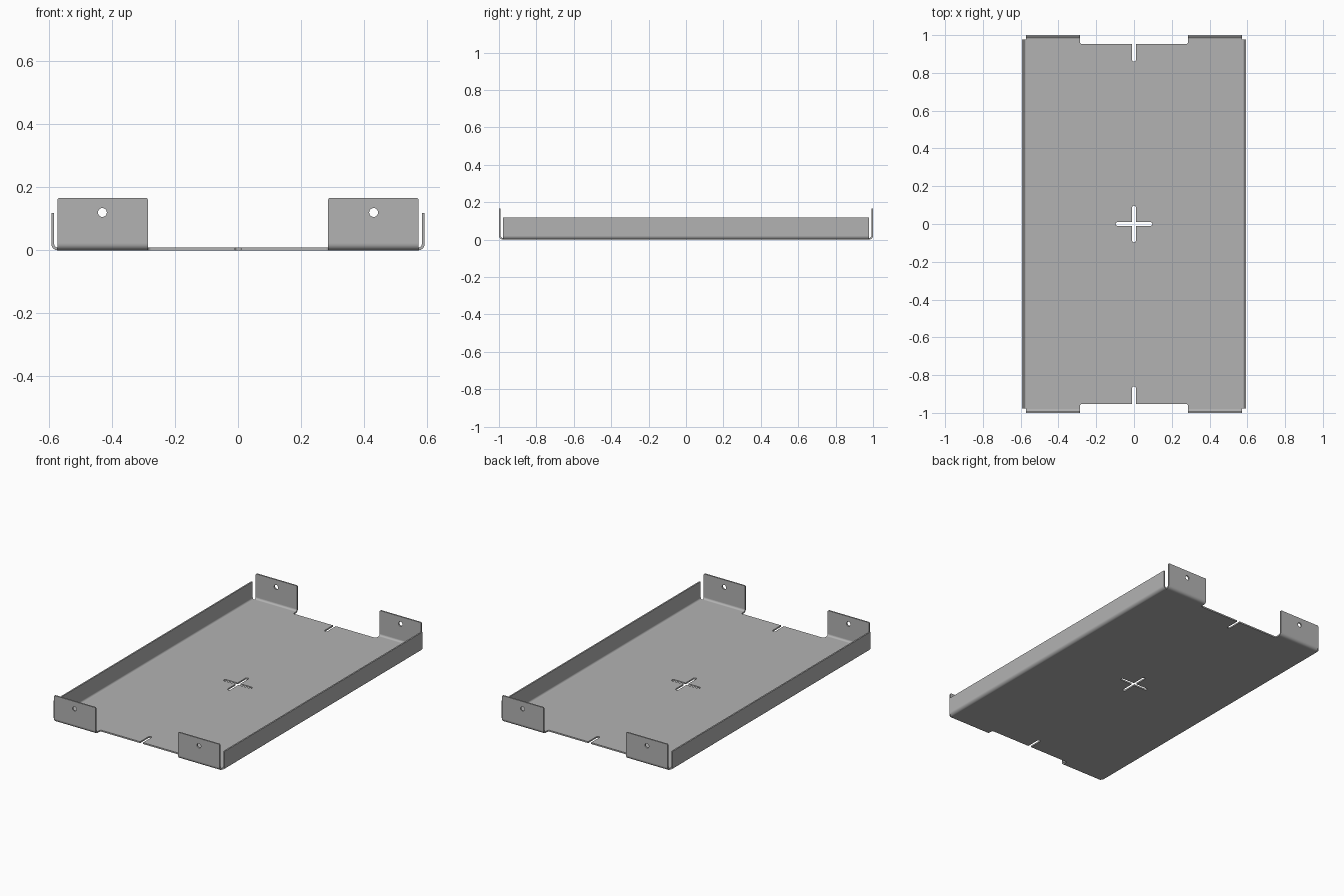
import bpy, bmesh, math
from mathutils import Matrix, Vector

cube = bpy.data.objects.get("Cube")
if cube:
    bpy.data.objects.remove(cube)

# Main dimensions
HALF_W, HALF_L = 0.592, 1.0
T, BEND = 0.009, 0.021            # sheet thickness, outer bend radius
SIDE_H, TAB_H = 0.119, 0.166
SIDE_END = 0.978                  # half length of the side walls
TAB_IN, TAB_OUT = 0.286, 0.572
NOTCH_Y, SLOT_Y, SLOT_R = 0.952, 0.86, 0.01
FLOOR_X, FLOOR_Y = HALF_W - BEND, HALF_L - BEND

steel = bpy.data.materials.new("grey steel")
steel.use_nodes = True
GREY = (0.45, 0.45, 0.45, 1)
steel.diffuse_color = GREY
steel.node_tree.nodes["Principled BSDF"].inputs["Base Color"].default_value = GREY


def rounded(corners, steps=8):
    """Closed outline from (x, y, radius) corners, each rounded by an arc."""
    pts = []
    for i, (x, y, r) in enumerate(corners):
        p = Vector((x, y))
        if not r:
            pts.append(p)
            continue
        a = (Vector(corners[i - 1][:2]) - p).normalized()
        b = (Vector(corners[(i + 1) % len(corners)][:2]) - p).normalized()
        # Right-angled corners: the arc centre sits diagonally inside
        c = p + (a + b) * r
        for k in range(steps + 1):
            t = k / steps * math.pi / 2
            q = c - b * r * math.cos(t) - a * r * math.sin(t)
            if not pts or (q - pts[-1]).length > 1e-5:
                pts.append(q)
    return pts


def four_way(quarter):
    """Mirror the corners of one quadrant into a full outline."""
    out = []
    for sx, sy in ((1, 1), (1, -1), (-1, -1), (-1, 1)):
        part = [(sx * x, sy * y, r) for x, y, r in quarter]
        out += part if sx * sy > 0 else part[::-1]
    return out


def circle(x, y, r, n=24):
    return [Vector((x + r * math.cos(2 * math.pi * k / n),
                    y + r * math.sin(2 * math.pi * k / n))) for k in range(n)]


def sheet(name, outlines, depth, axes, origin, mirror=None):
    """Fill outlines (inner ones are holes), thicken, and place along axes."""
    bm = bmesh.new()
    for pts in outlines:
        vs = [bm.verts.new((p.x, p.y, 0)) for p in pts]
        for i, v in enumerate(vs):
            bm.edges.new((vs[i - 1], v))
    bmesh.ops.triangle_fill(bm, edges=bm.edges[:], use_beauty=True)
    grown = bmesh.ops.extrude_face_region(bm, geom=bm.faces[:], use_keep_orig=True)
    top = [g for g in grown["geom"] if isinstance(g, bmesh.types.BMVert)]
    bmesh.ops.translate(bm, verts=top, vec=(0, 0, depth))
    frame = Matrix([Vector(a) for a in axes]).transposed().to_4x4()
    bm.transform(Matrix.Translation(origin) @ frame)
    bmesh.ops.recalc_face_normals(bm, faces=bm.faces[:])
    mesh = bpy.data.meshes.new(name)
    bm.to_mesh(mesh)
    bm.free()
    mesh.materials.append(steel)
    ob = bpy.data.objects.new(name, mesh)
    bpy.context.collection.objects.link(ob)
    bpy.ops.object.select_all(action="DESELECT")
    ob.select_set(True)
    bpy.context.view_layer.objects.active = ob
    bpy.ops.object.shade_smooth_by_angle(angle=math.radians(35))
    if mirror:
        ob.modifiers.new("Mirror", "MIRROR").use_axis = mirror
    ob.modifiers.new("Weighted Normal", "WEIGHTED_NORMAL").keep_sharp = True
    return ob


def bent_profile(height):
    """Upturned edge section: starts at the floor edge, bends up to height."""
    return rounded([(0, 0, 0), (BEND, 0, BEND), (BEND, height, 0),
                    (BEND - T, height, 0), (BEND - T, T, BEND - T), (0, T, 0)])


X, Y, Z = (1, 0, 0), (0, 1, 0), (0, 0, 1)

# Floor with end notches, end slots and a central cross cut-out
floor = rounded(four_way([(SLOT_R, SLOT_Y, SLOT_R), (SLOT_R, NOTCH_Y, 0),
                          (TAB_IN, NOTCH_Y, 0.012), (TAB_IN, FLOOR_Y, 0),
                          (FLOOR_X, FLOOR_Y, 0)]))
cross = rounded(four_way([(SLOT_R, 0.097, SLOT_R), (SLOT_R, SLOT_R, 0),
                          (0.097, SLOT_R, SLOT_R)]))
sheet("floor", [floor, cross], T, (X, Y, Z), (0, 0, 0))

# Long side walls, bent up from the floor
sheet("side_walls", [bent_profile(SIDE_H)], 2 * SIDE_END, (X, Z, Y),
      (FLOOR_X, -SIDE_END, 0), (True, False, False))

# Bends under the four end tabs
sheet("tab_bends", [bent_profile(BEND)], TAB_OUT - TAB_IN, (Y, Z, X),
      (TAB_IN, FLOOR_Y, 0), (True, True, False))

# Upright end tabs, each with a screw hole
tab = rounded([(TAB_IN, BEND, 0), (TAB_OUT, BEND, 0),
               (TAB_OUT, TAB_H, 0.006), (TAB_IN, TAB_H, 0.006)])
sheet("end_tabs", [tab, circle(0.43, 0.12, 0.014)], T, (X, Z, Y),
      (0, HALF_L - T, 0), (True, True, False))
